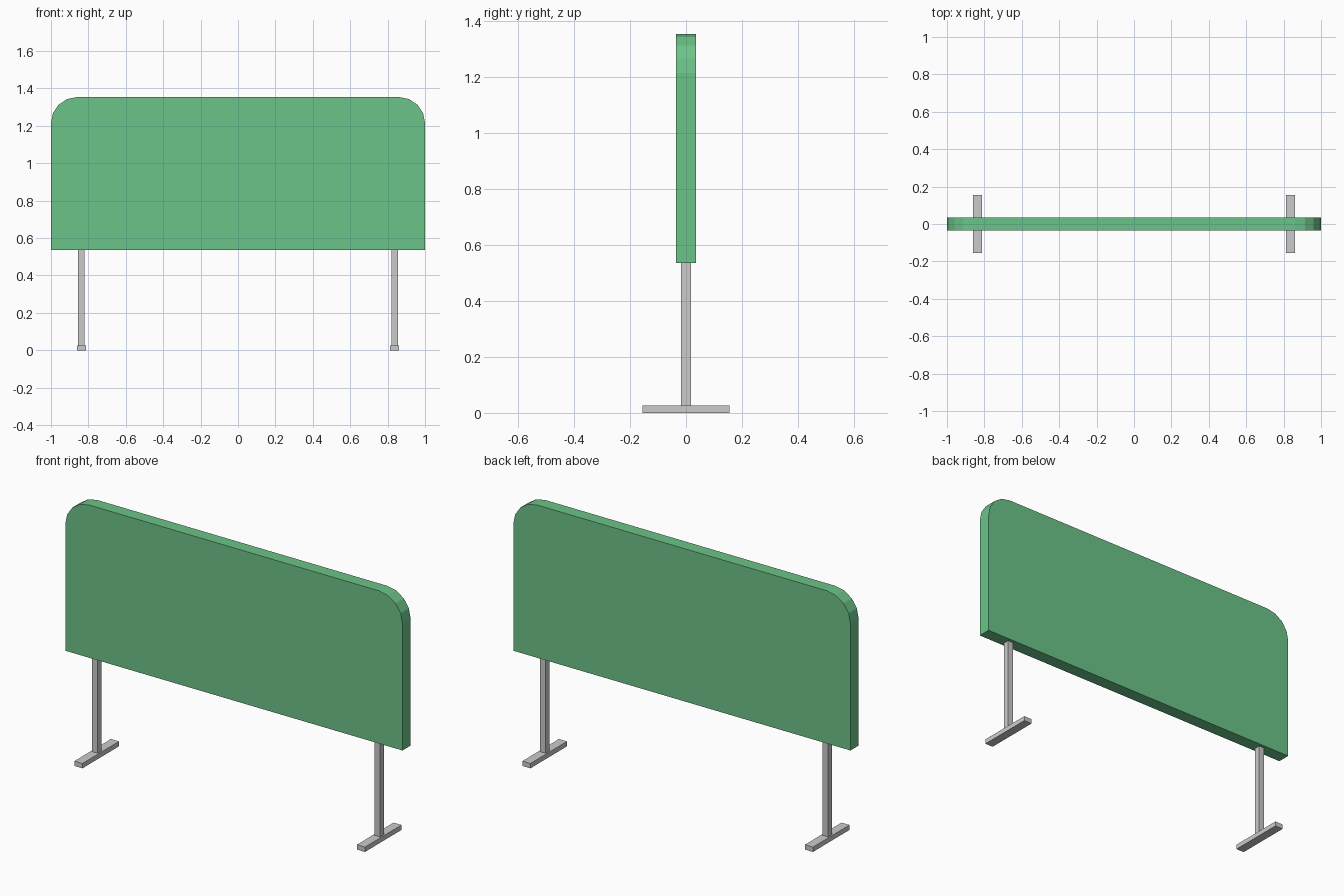
import bpy, bmesh, math

if "Cube" in bpy.data.objects:
    bpy.data.objects.remove(bpy.data.objects["Cube"])

def material(name, color):
    m = bpy.data.materials.new(name)
    m.diffuse_color = color
    m.use_nodes = True
    m.node_tree.nodes["Principled BSDF"].inputs["Base Color"].default_value = m.diffuse_color
    return m

def box(name, size, loc):
    bpy.ops.mesh.primitive_cube_add(size=1, location=loc)
    ob = bpy.context.object
    ob.name = name
    ob.scale = size
    bpy.ops.object.transform_apply(location=False, rotation=False, scale=True)
    return ob

HALF, BOTTOM, TOP, R, STEPS, DEPTH = 1.0, 0.535, 1.354, 0.14, 4, 0.07

# Panel profile: square bottom corners, rounded top corners
pts = [(-HALF, BOTTOM), (HALF, BOTTOM)]
for sign, start in ((1, 0), (-1, 90)):
    for i in range(STEPS + 1):
        a = math.radians(start + 90 * i / STEPS)
        pts.append((sign * (HALF - R) + R * math.cos(a), TOP - R + R * math.sin(a)))

# Screen panel extruded through its thickness
bm = bmesh.new()
face = bm.faces.new([bm.verts.new((x, -DEPTH / 2, z)) for x, z in pts])
ext = bmesh.ops.extrude_face_region(bm, geom=[face])
bmesh.ops.translate(bm, vec=(0, DEPTH, 0),
                    verts=[g for g in ext["geom"] if isinstance(g, bmesh.types.BMVert)])
bmesh.ops.recalc_face_normals(bm, faces=bm.faces)
mesh = bpy.data.meshes.new("screen_panel")
bm.to_mesh(mesh)
bm.free()
panel = bpy.data.objects.new("screen_panel", mesh)
bpy.context.collection.objects.link(panel)
mesh.materials.append(material("green_fabric", (0.15, 0.55, 0.25, 1)))

# Posts and feet on both sides
FOOT_H = 0.026
for side, x in (("left", -0.838), ("right", 0.838)):
    box(side + "_post", (0.034, 0.034, BOTTOM - FOOT_H), (x, 0, (BOTTOM + FOOT_H) / 2))
    box(side + "_foot", (0.048, 0.31, FOOT_H), (x, 0, FOOT_H / 2))
